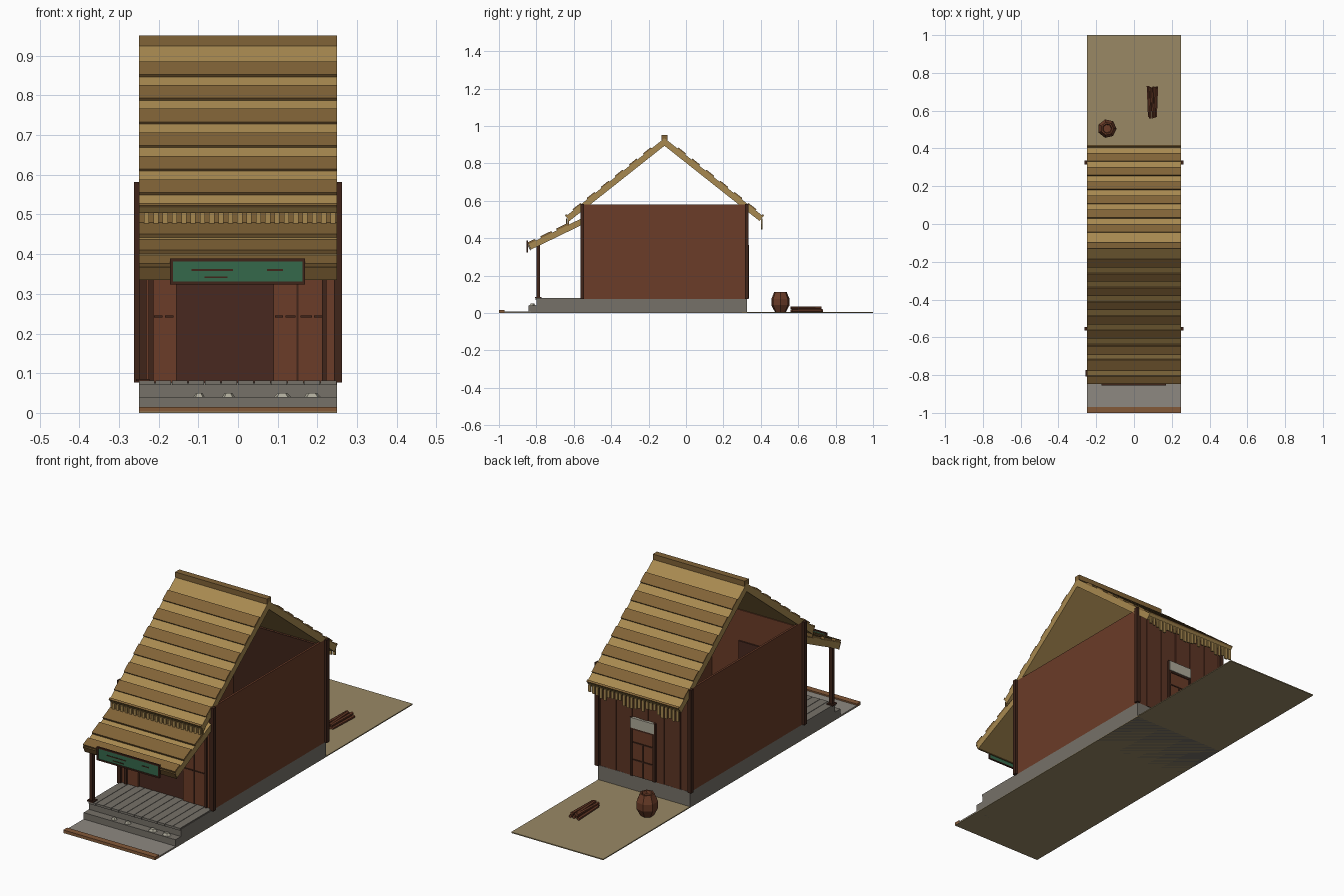
import bpy, bmesh, math, random
from mathutils import Vector, Matrix

if "Cube" in bpy.data.objects:
    bpy.data.objects.remove(bpy.data.objects["Cube"])

random.seed(4)


def mat(name, r, g, b):
    m = bpy.data.materials.new(name)
    m.diffuse_color = (r, g, b, 1)
    m.use_nodes = True
    m.node_tree.nodes["Principled BSDF"].inputs["Base Color"].default_value = m.diffuse_color
    return m


WALL = mat("red_brown_wood", 0.145, 0.045, 0.021)
PLANK = mat("plank_wood", 0.11, 0.035, 0.018)
DARK = mat("dark_wood", 0.05, 0.018, 0.010)
DOOR = mat("door_shadow", 0.065, 0.022, 0.014)
THATCH = mat("light_thatch", 0.39, 0.25, 0.08)
BAND = mat("dark_thatch", 0.22, 0.125, 0.038)
STONE = mat("stone", 0.18, 0.165, 0.14)
PAVE = mat("paving", 0.27, 0.25, 0.22)
EARTH = mat("earth", 0.32, 0.25, 0.13)
KERB = mat("kerb_wood", 0.23, 0.10, 0.04)
GREEN = mat("sign_green", 0.035, 0.14, 0.07)
PALE = mat("pale_stone", 0.42, 0.40, 0.32)


def finish(name, bm, m):
    bmesh.ops.recalc_face_normals(bm, faces=bm.faces)
    me = bpy.data.meshes.new(name)
    bm.to_mesh(me)
    bm.free()
    ob = bpy.data.objects.new(name, me)
    me.materials.append(m)
    bpy.context.collection.objects.link(ob)
    return ob


def boxes(name, m, *bounds):
    """One object made of boxes, each (x0, x1, y0, y1, z0, z1)."""
    bm = bmesh.new()
    for x0, x1, y0, y1, z0, z1 in bounds:
        t = Matrix.Translation(((x0 + x1) / 2, (y0 + y1) / 2, (z0 + z1) / 2))
        s = Matrix.Diagonal((x1 - x0, y1 - y0, z1 - z0, 1))
        bmesh.ops.create_cube(bm, size=1, matrix=t @ s)
    return finish(name, bm, m)


def slab(name, m, a, b, lo, hi, w=0.25):
    """Sloped board from a to b (y, z), offset lo..hi along the upward normal."""
    a, b = Vector(a), Vector(b)
    d = (b - a).normalized()
    n = Vector((-d.y, d.x))
    if n.y < 0:
        n = -n
    prof = [a + n * lo, b + n * lo, b + n * hi, a + n * hi]
    bm = bmesh.new()
    f = bm.faces.new([bm.verts.new((-w, p.x, p.y)) for p in prof])
    g = bmesh.ops.extrude_face_region(bm, geom=[f])
    bmesh.ops.translate(bm, vec=(2 * w, 0, 0),
                        verts=[v for v in g["geom"] if isinstance(v, bmesh.types.BMVert)])
    return finish(name, bm, m)


# ground, kerb and stone base
boxes("yard_ground", EARTH, (-.25, .25, .3, 1, 0, .005))
boxes("ground_underlay", EARTH, (-.25, .25, -1, .3, 0, .003))
boxes("front_paving", PAVE, (-.25, .25, -.97, -.83, .003, .008))
boxes("front_kerb", KERB, (-.25, .25, -1, -.97, 0, .015))
boxes("foundation", STONE, (-.25, .25, -.80, .325, 0, .076))
boxes("front_step", STONE, (-.25, .25, -.842, -.80, 0, .04))
n = 12
boxes("porch_floor_boards", STONE, *[
    (-.25 + i * .5 / n, -.252 + (i + 1) * .5 / n, -.805, -.545, .07, .081) for i in range(n)])
for i, (x, w) in enumerate([(-.098, .015), (-.024, .017), (.112, .023), (.187, .023)]):
    bm = bmesh.new()
    bmesh.ops.create_cone(bm, cap_ends=True, segments=5, radius1=w, radius2=w * .55, depth=.011,
                          matrix=Matrix.Translation((x, -.822, .045)) @ Matrix.Diagonal((1, .8, 1, 1)))
    finish("step_stone_%d" % (i + 1), bm, PALE)

# walls
for s, nm in ((-1, "left"), (1, "right")):
    xs = sorted((s * .25, s * .24))
    boxes(nm + "_wall", WALL, (xs[0], xs[1], -.555, .325, .076, .58))
boxes("front_wall", WALL, (-.24, -.155, -.555, -.545, .076, .55), (.09, .24, -.555, -.545, .076, .55),
      (-.155, .09, -.555, -.545, .40, .55))
boxes("entrance_panel", DOOR, (-.155, .09, -.545, -.538, .076, .40))
boxes("front_trim", DARK, (-.225, -.213, -.563, -.555, .08, .48), (.212, .223, -.563, -.555, .08, .48),
      (.148, .152, -.558, -.555, .08, .48))
boxes("front_rail_pegs", DARK, *[(x, x + w, -.559, -.555, .241, .246) for x, w in
      ((-.212, .022), (-.184, .022), (.093, .02), (.12, .025), (.157, .03), (.192, .02))])
n = 11
boxes("back_wall_planks", PLANK, *[
    (-.24 + i * .48 / n, -.242 + (i + 1) * .48 / n, .312, .324 + .003 * (i % 2), .076, .55) for i in range(n)])
boxes("back_wall_lining", DARK, (-.24, .24, .308, .314, .076, .55))

# back door
boxes("back_door", WALL, (-.055, .06, .32, .331, .078, .31))
boxes("back_door_frame", DARK, (-.066, -.054, .32, .336, .078, .365), (.058, .07, .32, .336, .078, .365),
      (-.06, .065, .32, .335, .306, .314), (-.06, .065, .32, .334, .24, .246),
      (-.06, .065, .32, .334, .155, .161), (0, .006, .32, .334, .08, .24))
boxes("back_door_transom", PALE, (-.062, .066, .32, .338, .315, .365))

# corner posts and porch post
for sx, nx in ((-1, "left"), (1, "right")):
    for y, ny in ((-.555, "front"), (.325, "back")):
        x = sx * .252
        boxes(ny + "_" + nx + "_post", DARK, (x - .01, x + .01, y - .01, y + .01, .076, .582))
boxes("porch_post", DARK, (-.249, -.231, -.799, -.781, .08, .37), (-.257, -.223, -.807, -.773, .08, .086))

# main roof: slabs with raised dark thatch bands
RY, RZ = -.115, .935
for s, nm in ((-1, "front"), (1, "back")):
    ridge, eave = Vector((RY, RZ)), Vector((RY + s * .528, .517))
    slab(nm + "_roof", THATCH, ridge, eave, -.032, 0)
    for i in range(7):
        z1 = .880 - i * .0595
        p = ridge.lerp(eave, (RZ - z1) / .418)
        q = ridge.lerp(eave, min(1, (RZ - z1 + .033) / .418))
        slab("%s_roof_band_%d" % (nm, i + 1), BAND, p, q, -.004, .007)
boxes("ridge_cap", BAND, (-.25, .25, -.131, -.099, .925, .951))

# eave fringes of hanging straw
boxes("front_eave_fringe", THATCH, *[
    (-.237 + i * .0235, -.224 + i * .0235, -.641, -.635, .46, .505) for i in range(21)])
boxes("front_eave_board", BAND, (-.25, .25, -.634, -.626, .465, .505))
fr = []
for i in range(24):
    x = -.246 + i * .0208
    fr.append((x, x + .014, .402, .409, .445 + random.random() * .03, .505))
boxes("back_eave_fringe", THATCH, *fr)

# porch roof
top, low = Vector((-.56, .505)), Vector((-.843, .368))
slab("porch_roof", THATCH, top, low, -.032, 0)
for i, (t0, t1) in enumerate([(.25, .46), (.55, .76), (.86, 1)]):
    slab("porch_roof_band_%d" % (i + 1), BAND, top.lerp(low, t0), top.lerp(low, t1), -.004, .010)
slab("porch_edge_board", BAND, low - Vector((0, .002)), low + Vector((-.004, -.004)), -.032, .002)

# blank hanging sign
boxes("sign_board", GREEN, (-.165, .163, -.851, -.845, .328, .384))
boxes("sign_frame", DARK, (-.171, .169, -.854, -.845, .382, .389), (-.171, .169, -.854, -.845, .324, .331),
      (-.171, -.164, -.854, -.845, .324, .389), (.162, .169, -.854, -.845, .324, .389))
boxes("sign_scratches", DARK, (-.117, -.013, -.853, -.85, .358, .362), (.073, .113, -.853, -.85, .358, .362),
      (-.085, -.027, -.853, -.85, .340, .344))

# faceted barrel with a sunken top
bm = bmesh.new()
rings = []
for r, z in ((.030, .005), (.050, .042), (.050, .075), (.034, .113), (.026, .113), (.022, .098)):
    rings.append([bm.verts.new((-.142 + r * math.cos(k * math.tau / 7), .505 + r * math.sin(k * math.tau / 7), z))
                  for k in range(7)])
for a, b in zip(rings, rings[1:]):
    for k in range(7):
        bm.faces.new((a[k], a[(k + 1) % 7], b[(k + 1) % 7], b[k]))
bm.faces.new(rings[0])
bm.faces.new(rings[-1])
finish("barrel", bm, WALL)

# stack of firewood
bm = bmesh.new()
for x, z, yaw in ((.077, .013, 2), (.090, .013, -3), (.104, .013, 1), (.118, .013, -2),
                  (.084, .027, -2), (.098, .028, 3), (.112, .027, -1)):
    m = (Matrix.Translation((x, .645 + random.uniform(-.008, .008), z))
         @ Matrix.Rotation(math.radians(yaw), 4, 'Z') @ Matrix.Rotation(math.pi / 2, 4, 'X'))
    bmesh.ops.create_cone(bm, cap_ends=True, segments=6, radius1=.008, radius2=.007, depth=.16, matrix=m)
finish("firewood", bm, WALL)
